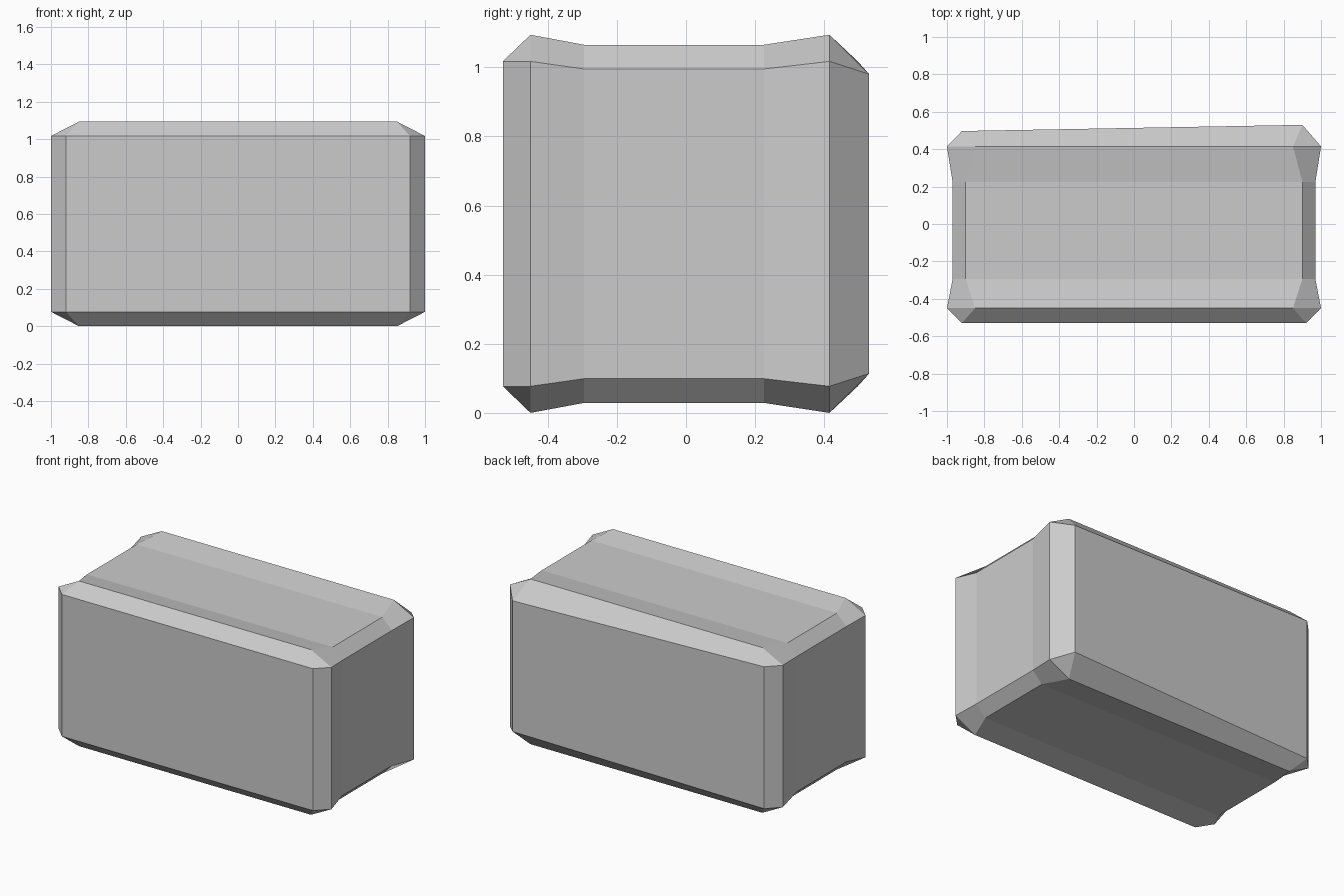
import bpy
import bmesh

cube = bpy.data.objects.get("Cube")
if cube:
    bpy.data.objects.remove(cube, do_unlink=True)

MID = 0.547  # height of the block's centre

# One flat grey
grey = bpy.data.materials.new("plain grey")
colour = (0.6, 0.6, 0.6, 1)
grey.diffuse_color = colour
grey.use_nodes = True
grey.node_tree.nodes["Principled BSDF"].inputs["Base Color"].default_value = colour


def corner_ring(bm, y, side, side_z, top_x, top):
    """Octagonal cross-section: upright sides, flat top and bottom, cut corners."""
    quarter = [(side, side_z), (top_x, top)]
    outline = quarter + [(-x, z) for x, z in reversed(quarter)]
    outline += [(-x, -z) for x, z in outline]
    return [bm.verts.new((x, y, MID + z)) for x, z in outline]


bm = bmesh.new()

# Sections from front to back: end face, flared rim, waist, waist, rim, end face
rim = (1.0, 0.47, 0.85, 0.547)
waist = (0.97, 0.448, 0.9, 0.518)
end = (0.92, 0.47, 0.92, 0.47)
sections = [(-0.53, end), (-0.45, rim), (-0.295, waist),
            (0.225, waist), (0.415, rim), (0.497, end)]
rings = [corner_ring(bm, y, *shape) for y, shape in sections]

# The back face leans: its left edge stands further out and is shorter
for v in rings[-1]:
    if v.co.x > 0:
        v.co.x, v.co.y = 0.9, 0.53
        v.co.z = MID + (0.433 if v.co.z > MID else -0.433)

# Skin between neighbouring sections, then close the ends
for a, b in zip(rings, rings[1:]):
    for i in range(len(a)):
        j = (i + 1) % len(a)
        bm.faces.new((a[i], a[j], b[j], b[i]))
bm.faces.new(rings[0])
bm.faces.new(rings[-1])

# End outlines have doubled corners; merging turns them into corner triangles
bmesh.ops.remove_doubles(bm, verts=bm.verts[:], dist=0.0005)
bmesh.ops.recalc_face_normals(bm, faces=bm.faces[:])

mesh = bpy.data.meshes.new("block")
bm.to_mesh(mesh)
bm.free()
mesh.materials.append(grey)
block = bpy.data.objects.new("chamfered_block", mesh)
bpy.context.collection.objects.link(block)
